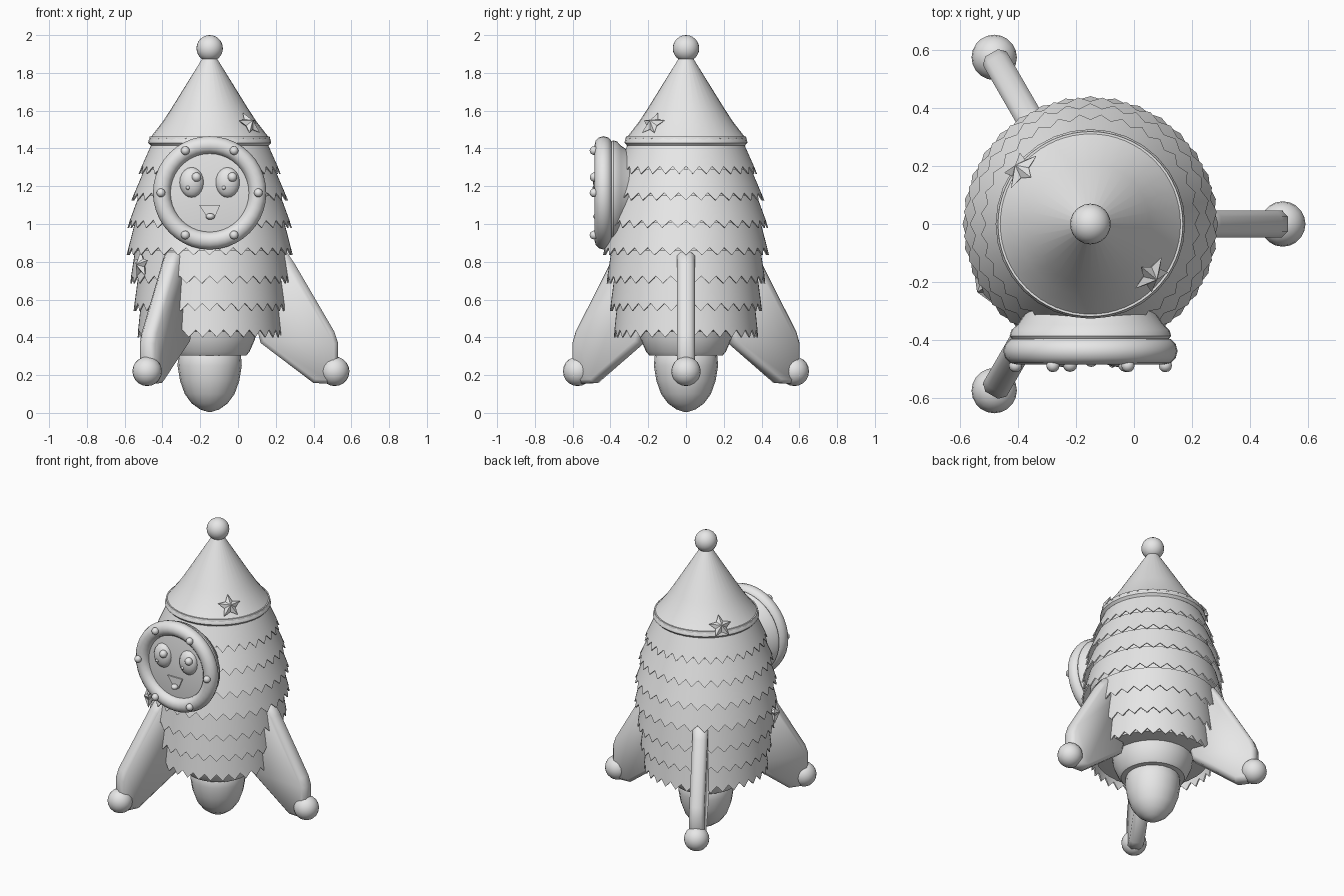
import bpy, bmesh, math
from mathutils import Matrix, Vector

if "Cube" in bpy.data.objects:
    bpy.data.objects.remove(bpy.data.objects["Cube"])

CX = -0.15  # rocket axis
grey = bpy.data.materials.new("plain grey")
grey.diffuse_color = (0.8, 0.8, 0.8, 1)
grey.use_nodes = True
grey.node_tree.nodes["Principled BSDF"].inputs["Base Color"].default_value = grey.diffuse_color


def finish(name, bm, matrix=Matrix(), angle=35):
    bmesh.ops.recalc_face_normals(bm, faces=bm.faces[:])
    bm.transform(matrix)
    me = bpy.data.meshes.new(name)
    bm.to_mesh(me)
    bm.free()
    me.materials.append(grey)
    ob = bpy.data.objects.new(name, me)
    bpy.context.collection.objects.link(ob)
    bpy.ops.object.select_all(action='DESELECT')
    ob.select_set(True)
    bpy.context.view_layer.objects.active = ob
    bpy.ops.object.shade_smooth_by_angle(angle=math.radians(angle))
    return ob


def skin(bm, rings, closed=False):
    n = len(rings[0])
    pairs = list(zip(rings, rings[1:])) + ([(rings[-1], rings[0])] if closed else [])
    for a, b in pairs:
        for i in range(n):
            j = (i + 1) % n
            bm.faces.new((a[i], a[j], b[j], b[i]))


def lathe(name, profile, seg=32, matrix=Matrix.Translation((CX, 0, 0)), closed=False, angle=35):
    bm = bmesh.new()
    rings = []
    for r, z in profile:
        rings.append([bm.verts.new((r * math.cos(2 * math.pi * i / seg),
                                    r * math.sin(2 * math.pi * i / seg), z)) for i in range(seg)])
    skin(bm, rings, closed)
    if not closed:
        bm.faces.new(rings[0])
        bm.faces.new(rings[-1])
    return finish(name, bm, matrix, angle)


def ball(name, loc, r, scale=(1, 1, 1), seg=16):
    bm = bmesh.new()
    bmesh.ops.create_uvsphere(bm, u_segments=seg, v_segments=max(8, seg // 2), radius=r)
    return finish(name, bm, Matrix.Translation(loc) @ Matrix.Diagonal((*scale, 1)), 60)


def fringe(name, top, bottom, tooth=0.04, count=32, phase=0.0):
    """Flared paper strip with a zigzag lower edge and a little thickness."""
    (r0, z0), (r1, z1) = top, bottom
    n = count * 2
    k = tooth / (z0 - z1)
    bm = bmesh.new()
    rings = [[], [], [], []]
    for i in range(n):
        a = 2 * math.pi * (i + phase) / n
        t = 1 if i % 2 else 1 - k
        r, z = r0 + (r1 - r0) * t, z0 + (z1 - z0) * t
        for ring, (rr, zz) in zip(rings, ((r0 - .008, z0), (r0, z0), (r, z), (r - .008, z))):
            ring.append(bm.verts.new((rr * math.cos(a), rr * math.sin(a), zz)))
    skin(bm, rings, True)
    return finish(name, bm, Matrix.Translation((CX, 0, 0)), 25)


def star(name, angle, r, z, size, tilt):
    """Puffy five-pointed star facing outwards from the axis."""
    bm = bmesh.new()
    rim = []
    for i in range(10):
        a = math.pi / 2 + i * math.pi / 5
        s = size if i % 2 == 0 else size * .5
        rim.append(bm.verts.new((0, s * math.cos(a), s * math.sin(a))))
    for x in (.03, -.03):
        tip = bm.verts.new((x, 0, 0))
        for i in range(10):
            bm.faces.new((rim[i], rim[(i + 1) % 10], tip))
    m = (Matrix.Translation((CX, 0, 0)) @ Matrix.Rotation(math.radians(angle), 4, 'Z')
         @ Matrix.Translation((r, 0, z)) @ Matrix.Rotation(-math.radians(tilt), 4, 'Y'))
    return finish(name, bm, m, 20)


# Body core and overlapping paper fringes
lathe("body_core", [(.23, .43), (.345, .44), (.365, .6), (.385, .8), (.385, .95),
                    (.365, 1.1), (.335, 1.27), (.295, 1.44)])
layers = [((.30, 1.44), (.378, 1.265)), ((.345, 1.29), (.415, 1.125)),
          ((.375, 1.15), (.437, .98)), ((.395, 1.01), (.440, .835)),
          ((.395, .86), (.422, .685)), ((.380, .715), (.403, .54)),
          ((.365, .57), (.383, .40))]
for i, (top, bottom) in enumerate(layers):
    fringe(f"body_fringe_{i + 1}", top, bottom, phase=i % 2)

# Hat, brim trim and top ball
lathe("hat", [(.28, 1.42), (.312, 1.415), (.326, 1.43), (.322, 1.448), (.312, 1.46), (.25, 1.54),
              (.207, 1.605), (.03, 1.89)])
fringe("hat_trim", (.318, 1.462), (.322, 1.44), .015)
fringe("hat_under_fringe", (.295, 1.45), (.305, 1.403), .02)
ball("top_ball", (CX, 0, 1.93), .07, seg=24)

# Tail collar and rounded nozzle
lathe("tail_collar", [(.25, .445), (.24, .39), (.212, .325), (.195, .305), (.15, .303)])
lathe("nozzle", [(.15, .33), (.166, .30), (.17, .25), (.157, .17), (.132, .10),
                 (.095, .05), (.05, .018), (.012, .006)], 20, angle=50)

# Three fins with a ball at each foot
FIN = [(.25, .45), (.27, .37), (.55, .158), (.63, .155), (.68, .22), (.68, .37),
       (.66, .43), (.45, .79), (.41, .85), (.36, .86), (.29, .76)]
for n in range(3):
    turn = Matrix.Translation((CX, 0, 0)) @ Matrix.Rotation(n * 2 * math.pi / 3, 4, 'Z')
    bm = bmesh.new()
    sides = [[bm.verts.new((r, y, z)) for r, z in FIN] for y in (-.025, .025)]
    skin(bm, sides)
    caps = [bm.faces.new(s) for s in sides]
    bmesh.ops.recalc_face_normals(bm, faces=bm.faces[:])
    bmesh.ops.inset_individual(bm, faces=caps, thickness=.022, depth=.022)
    finish(f"fin_{n + 1}", bm, turn, 50)
    ball(f"fin_ball_{n + 1}", turn @ Vector((.662, 0, .22)), .078, seg=20)

# Round window: lathe axis turned to face the front
WZ = 1.165
front = Matrix.Translation((CX, 0, WZ)) @ Matrix.Rotation(math.pi / 2, 4, 'X')
ring = [(.253 + .047 * math.cos(a), .437 + .047 * math.sin(a))
        for a in (2 * math.pi * i / 12 for i in range(12))]
lathe("window_ring", ring, 40, front, closed=True, angle=60)
lathe("window_back", [(.22, .30), (.25, .345), (.272, .365), (.278, .385), (.26, .41)], 40, front)
lathe("window_face", [(.225, .40), (.225, .440), (.15, .450), (.02, .455)], 40, front)
for i in range(6):
    a = i * math.pi / 3
    ball(f"window_bolt_{i + 1}", (CX + .258 * math.cos(a), -.487, WZ + .258 * math.sin(a)), .023, seg=12)

# Face: eyes with highlights, mouth and tongue
for side, x in (("left", -.245), ("right", -.055)):
    ball(f"{side}_eye", (x, -.448, 1.22), .08, (.8, .55, 1), 20)
    ball(f"{side}_eye_shine", (x + .025, -.484, 1.248), .025, seg=12)
    ball(f"{side}_eye_dot", (x - .02, -.484, 1.192), .011, seg=8)
bm = bmesh.new()
mouth = [[bm.verts.new((x, y, z)) for x, z in ((-.205, 1.10), (-.095, 1.10), (-.125, 1.03), (-.165, 1.04))]
         for y in (-.44, -.462)]
skin(bm, mouth)
for loop in mouth:
    bm.faces.new(loop)
finish("mouth", bm)
ball("tongue", (-.147, -.468, 1.04), .024, (1, 1, .7), 12)

# Star ornaments
star("hat_star_front", -40, .275, 1.53, .075, 38)
star("hat_star_back", 142, .305, 1.485, .075, 38)
star("body_star", 211, .425, .785, .075, 0)
